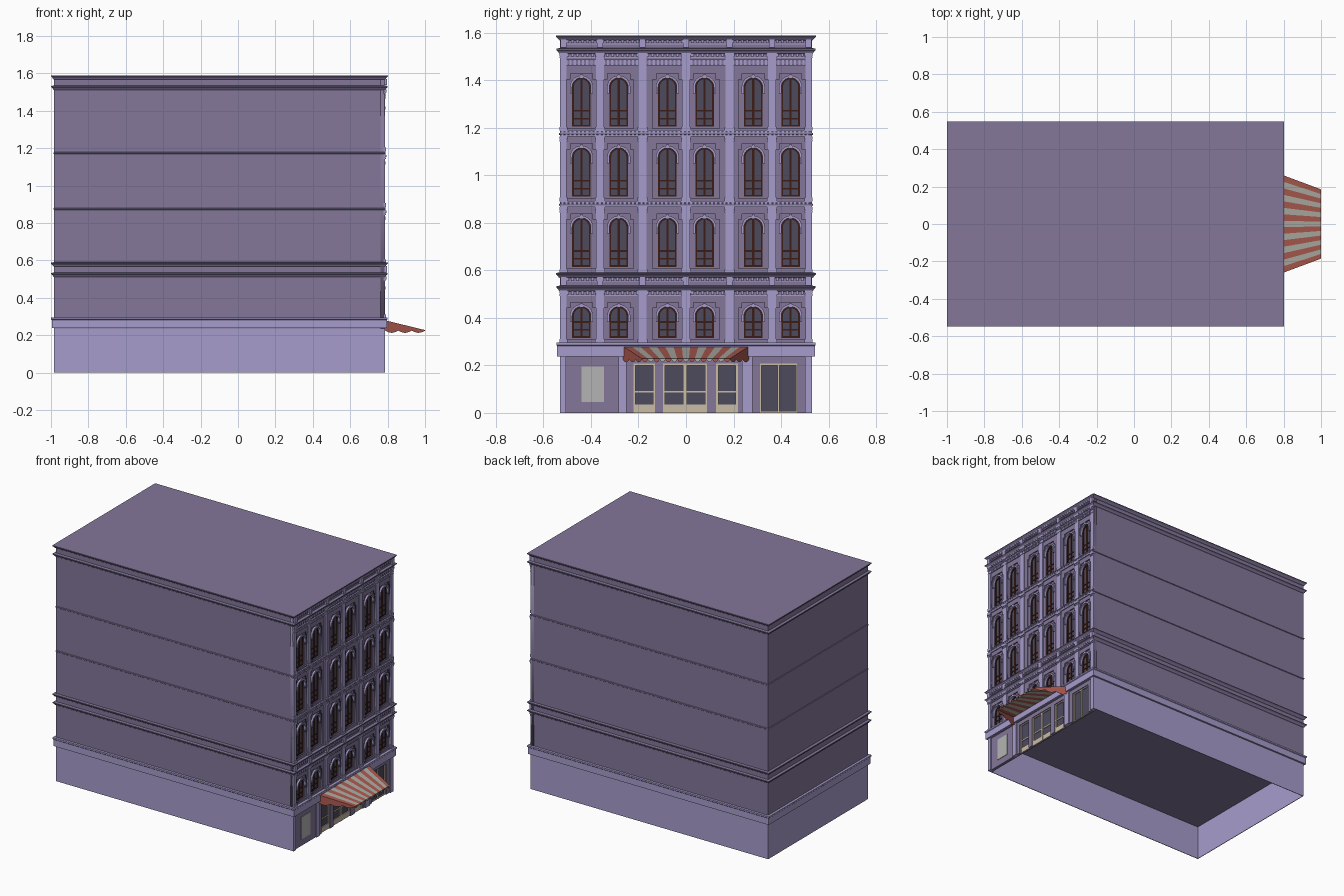
import bpy, bmesh
from math import sin, cos, pi
from mathutils import Matrix, Vector

if "Cube" in bpy.data.objects:
    bpy.data.objects.remove(bpy.data.objects["Cube"])


def material(name, r, g, b):
    m = bpy.data.materials.new(name)
    m.diffuse_color = [(c / 255) ** 2.2 for c in (r, g, b)] + [1]
    m.use_nodes = True
    m.node_tree.nodes["Principled BSDF"].inputs["Base Color"].default_value = m.diffuse_color
    return m


WALL = material("wall_purple", 130, 118, 152)
LIGHT = material("light_purple", 165, 155, 202)
GLASS = material("dark_glass", 78, 76, 94)
BROWN = material("brown_frame", 62, 34, 28)
BEIGE = material("beige_frame", 200, 186, 164)
GREY = material("poster_grey", 178, 178, 178)
RED = material("awning_red", 170, 90, 80)
WHITE = material("awning_white", 172, 172, 164)


def add(name, bm, *mats):
    me = bpy.data.meshes.new(name)
    bm.to_mesh(me)
    bm.free()
    for m in mats:
        me.materials.append(m)
    ob = bpy.data.objects.new(name, me)
    bpy.context.collection.objects.link(ob)
    return ob


def boxes(name, items, mat):
    """Several boxes (x0, x1, y0, y1, z0, z1) in one object."""
    bm = bmesh.new()
    for x0, x1, y0, y1, z0, z1 in items:
        m = Matrix.Translation(((x0 + x1) / 2, (y0 + y1) / 2, (z0 + z1) / 2))
        m = m @ Matrix.Diagonal((x1 - x0, y1 - y0, z1 - z0, 1))
        bmesh.ops.create_cube(bm, size=1, matrix=m)
    return add(name, bm, mat)


def loft(name, profile, mat):
    """Moulding around the whole building from (offset, z) points."""
    bm = bmesh.new()
    rings = []
    for o, z in profile:
        a, b, y = -0.983 - o, 0.784 + o, 0.53 + o
        rings.append([bm.verts.new(p) for p in ((a, -y, z), (b, -y, z), (b, y, z), (a, y, z))])
    for r, s in zip(rings, rings[1:]):
        for i in range(4):
            j = (i + 1) % 4
            bm.faces.new((r[i], r[j], s[j], s[i]))
    bm.faces.new(rings[0][::-1])
    bm.faces.new(rings[-1])
    return add(name, bm, mat)


def plate(name, loops, x0, x1, mat):
    """Facade plate from (y, z) outlines; nested outlines become holes."""
    cu = bpy.data.curves.new(name, 'CURVE')
    cu.dimensions, cu.fill_mode, cu.extrude = '2D', 'BOTH', (x1 - x0) / 2
    for loop in loops:
        s = cu.splines.new('POLY')
        s.points.add(len(loop) - 1)
        for p, (y, z) in zip(s.points, loop):
            p.co = (y, z, 0, 1)
        s.use_cyclic_u = True
    tmp = bpy.data.objects.new(name + "_curve", cu)
    bpy.context.collection.objects.link(tmp)
    dg = bpy.context.evaluated_depsgraph_get()
    me = bpy.data.meshes.new_from_object(tmp.evaluated_get(dg))
    bpy.data.objects.remove(tmp)
    me.transform(Matrix(((0, 0, 1, (x0 + x1) / 2), (1, 0, 0, 0), (0, 1, 0, 0), (0, 0, 0, 1))))
    me.name = name
    me.materials.clear()
    me.materials.append(mat)
    ob = bpy.data.objects.new(name, me)
    bpy.context.collection.objects.link(ob)


def arc(cy, zc, r, n=12):
    return [(cy + r * cos(pi * i / n), zc + r * sin(pi * i / n)) for i in range(n + 1)]


def arch(cy, z0, z1, r):
    return [(cy - r, z0), (cy + r, z0)] + arc(cy, z1 - r, r)


def rect(y0, y1, z0, z1):
    return [(y0, z0), (y1, z0), (y1, z1), (y0, z1)]


# storeys: pilaster bottom, pilaster top, window bottom, window top
STOREYS = [(0.295, 0.515, 0.316, 0.447), (0.588, 0.866, 0.615, 0.82),
           (0.89, 1.164, 0.91, 1.115), (1.188, 1.515, 1.205, 1.41)]
COLS = [s * c for c in (0.078, 0.283, 0.44) for s in (-1, 1)]
PIERS = [-0.516, -0.362, -0.183, 0, 0.183, 0.362, 0.516]
WINDOWS = [(c, s[2], s[3]) for s in STOREYS for c in COLS]

# upper body and side mouldings
boxes("upper_body", [(-0.983, 0.762, -0.53, 0.53, 0.235, 1.575)], WALL)
for i, z in enumerate((0.575, 1.575)):
    loft(f"top_cornice_{i}", [(0, z - 0.008), (0.006, z - 0.004), (0.008, z), (0.017, z + 0.009),
                              (0.017, z + 0.014)] + ([(0, z + 0.016)] if i == 0 else []), WALL)
    loft(f"lower_cornice_{i}", [(0, z - 0.064), (0.006, z - 0.06), (0.008, z - 0.055),
                                (0.016, z - 0.047), (0.016, z - 0.042), (0, z - 0.039)], WALL)
for z in (0.87, 1.168):
    loft("string_course", [(0, z), (0.004, z + 0.003), (0.004, z + 0.009), (0, z + 0.011)], WALL)
loft("ground_band", [(0.012, 0.238), (0.012, 0.282), (0.016, 0.286), (0.016, 0.296)], LIGHT)

# facade wall: arched inner layer behind a layer with stepped recesses
outer = rect(-0.53, 0.53, 0.235, 1.575)
plate("inner_wall", [outer] + [arch(c, a, b, 0.039) for c, a, b in WINDOWS], 0.762, 0.774, WALL)
steps = []
for c, a, b in WINDOWS:
    half = [(0.062, a - 0.008), (0.062, b - 0.006), (0.047, b - 0.006), (0.047, b + 0.018)]
    steps.append([(c + w, z) for w, z in half] + [(c - w, z) for w, z in half[::-1]])
plate("stepped_wall", [outer] + steps, 0.774, 0.782, WALL)

# windows: glass, frames, bars, arched hoods
plate("window_glass", [arch(c, a, b, 0.039) for c, a, b in WINDOWS], 0.762, 0.764, GLASS)
plate("window_frames", [l for c, a, b in WINDOWS for l in
                        (arch(c, a, b, 0.039), arch(c, a + 0.007, b - 0.006, 0.032))], 0.764, 0.769, BROWN)
bars = []
for c, a, b in WINDOWS:
    bars.append((0.764, 0.768, c - 0.005, c + 0.005, a, b - 0.004))
    bars += [(0.764, 0.768, c - 0.034, c + 0.034, a + h, a + h + 0.007) for h in (0.03, 0.063)]
boxes("window_bars", bars, BROWN)
hoods = []
for c, a, b in WINDOWS:
    zc, leg = b - 0.039, b - 0.065
    hoods.append([(c + 0.049, leg)] + arc(c, zc, 0.049) + [(c - 0.049, leg), (c - 0.039, leg)]
                 + arc(c, zc, 0.039)[::-1] + [(c + 0.039, leg)])
plate("window_hoods", hoods, 0.772, 0.786, LIGHT)
boxes("keystones", [(0.774, 0.789, c - 0.006, c + 0.006, b - 0.003, b + 0.014)
                    for c, a, b in WINDOWS], LIGHT)

# pilasters with bases and capitals
shafts, caps = [], []
for z0, z1, a, b in STOREYS:
    for p in PIERS:
        w = 0.014 if abs(p) > 0.5 else 0.017
        shafts.append((0.778, 0.787, p - w, p + w, z0, z1))
        for lo, hi, x in ((z0, z0 + 0.016, 0.79), (z1 - 0.022, z1 - 0.014, 0.79), (z1 - 0.012, z1, 0.793)):
            caps.append((0.778, x, max(p - w - 0.004, -0.532), min(p + w + 0.004, 0.532), lo, hi))
boxes("pilasters", shafts, LIGHT)
boxes("capitals", caps, LIGHT)

# facade bands, dentils and brackets
bands, dents = [], []
for z in (0.866, 1.164, 1.462):
    bands += [(0.778, 0.789, -0.53, 0.53, z, z + 0.006), (0.778, 0.791, -0.53, 0.53, z + 0.02, z + 0.026)]
    dents += [(0.778, 0.788, -0.525 + 0.0175 * i, -0.516 + 0.0175 * i, z + 0.006, z + 0.02) for i in range(60)]
for z in (0.499, 0.556, 1.499, 1.556):
    bands.append((0.778, 0.787, -0.53, 0.53, z - 0.006, z - 0.002))
    dents += [(0.778, 0.793, -0.525 + 0.021 * i, -0.513 + 0.021 * i, z, z + 0.014) for i in range(50)]
boxes("facade_bands", bands, LIGHT)
boxes("dentils", dents, LIGHT)
boxes("cornice_brackets", [(0.778, 0.796, p - 0.013, p + 0.013, z, z + 0.034)
                           for p in PIERS for z in (0.537, 1.537)], LIGHT)

# ground floor: thin walls open underneath
boxes("ground_side_walls", [(-0.983, 0.784, -0.53, -0.526, 0, 0.238), (-0.983, 0.784, 0.526, 0.53, 0, 0.238),
                            (-0.983, -0.979, -0.526, 0.526, 0, 0.238)], LIGHT)
boxes("ground_pilasters", [(0.757, 0.786, a, b, 0, 0.238) for a, b in
                           ((-0.53, -0.505), (-0.285, -0.25), (0.235, 0.28), (0.5, 0.53))], LIGHT)
shop = [(0.757, 0.763, -0.526, 0.526, 0, 0.238), (0.757, 0.778, -0.505, -0.285, 0, 0.238),
        (0.757, 0.778, -0.25, 0.5, 0.207, 0.238)]
shop += [(0.757, 0.778, a, b, 0, 0.207) for a, b in ((-0.25, -0.222), (-0.13, -0.097), (0.088, 0.127),
                                                    (0.218, 0.235), (0.28, 0.312), (0.467, 0.5))]
boxes("shopfront_wall", shop, WALL)
boxes("poster_panel", [(0.778, 0.781, -0.44, -0.345, 0.045, 0.195)], GREY)

# shop doors and windows: y0, y1, kick panel height, rail height, centre post
OPENINGS = [(-0.222, -0.13, 0.036, 0.085, False), (-0.097, 0.088, 0.036, 0.085, True),
            (0.127, 0.218, 0.036, 0.085, False), (0.312, 0.467, 0.006, None, True)]
boxes("shop_glass", [(0.763, 0.765, a, b, 0, 0.207) for a, b, *_ in OPENINGS], GLASS)
frames = []
for a, b, kick, rail, post in OPENINGS:
    t = 0.009 if rail else 0.005
    frames += [(0.763, 0.772, a, a + t, 0, 0.207), (0.763, 0.772, b - t, b, 0, 0.207),
               (0.763, 0.772, a, b, 0.2, 0.207), (0.763, 0.771, a, b, 0, kick)]
    if rail:
        frames.append((0.763, 0.77, a, b, rail, rail + 0.007))
    if post:
        m = (a + b) / 2
        frames.append((0.763, 0.773, m - t, m + t, 0, 0.207))
boxes("shop_frames", frames, BEIGE)

# striped awning with scalloped edges
bm = bmesh.new()


def quad(pts, idx):
    bm.faces.new([bm.verts.new(p) for p in pts]).material_index = idx


def scallops(p, q, n, colour):
    p, q, k = Vector(p), Vector(q), 6
    for i in range(n * k):
        t = (i / (n * k), (i + 1) / (n * k))
        a, b = (p.lerp(q, u) for u in t)
        za, zb = (0.225 - 0.012 * abs(sin(pi * n * u)) for u in t)
        quad((a, (a.x, a.y, za), (b.x, b.y, zb), b), colour(i // k))


N = 15
for i in range(N):
    u, v = -1 + 2 * i / N, -1 + 2 * (i + 1) / N
    quad(((0.786, u * 0.265, 0.28), (1, u * 0.185, 0.228), (1, v * 0.185, 0.228), (0.786, v * 0.265, 0.28)), i % 2)
scallops((1, -0.185, 0.228), (1, 0.185, 0.228), N, lambda i: i % 2)
scallops((0.786, -0.265, 0.28), (1, -0.185, 0.228), 3, lambda i: 0)
scallops((1, 0.185, 0.228), (0.786, 0.265, 0.28), 3, lambda i: 0)
add("awning", bm, RED, WHITE)
